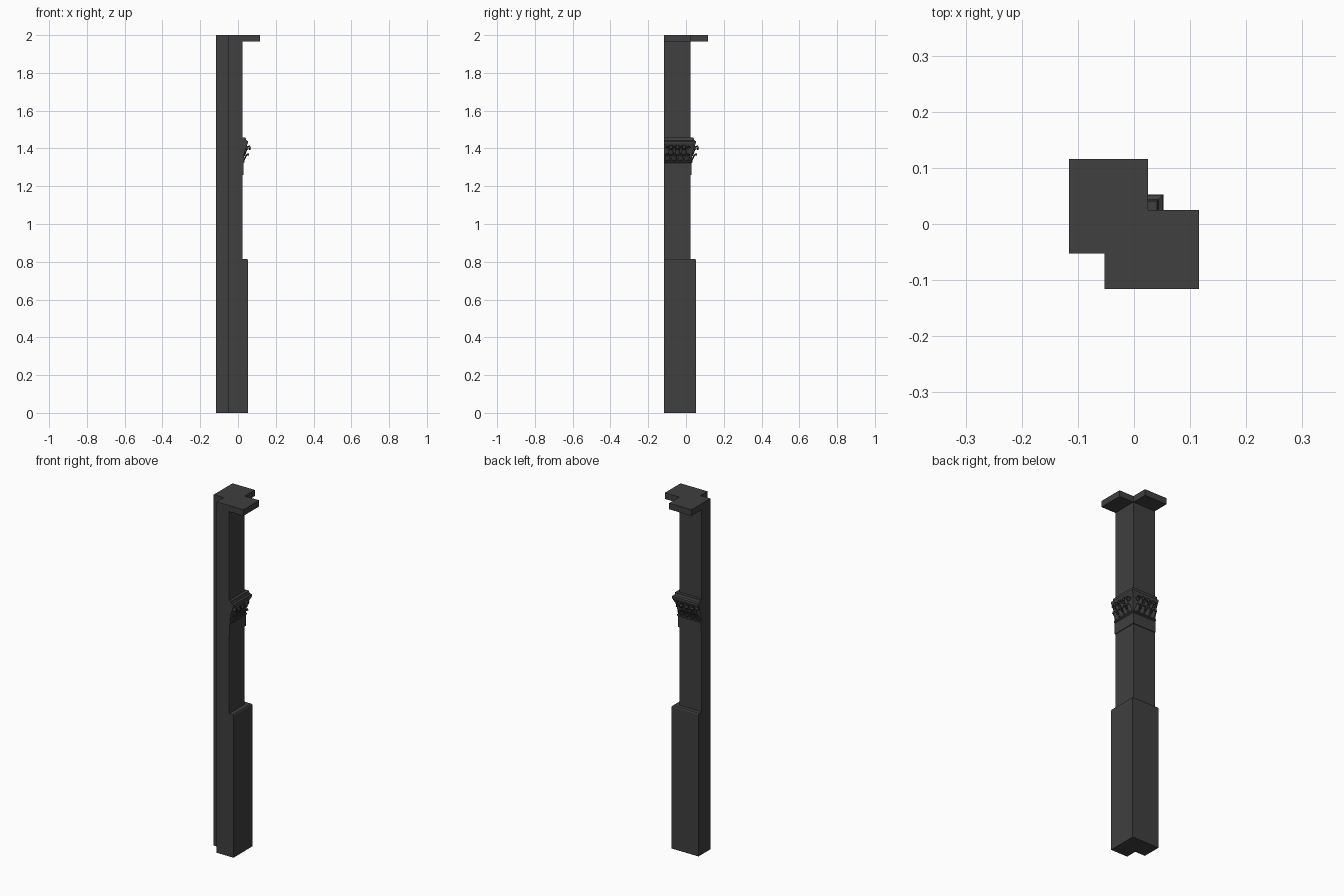
import bpy, bmesh, math

cube = bpy.data.objects.get("Cube")
if cube:
    bpy.data.objects.remove(cube, do_unlink=True)

stone = bpy.data.materials.new("dark_stone")
stone.use_nodes = True
stone.diffuse_color = (0.05, 0.05, 0.05, 1)
stone.node_tree.nodes["Principled BSDF"].inputs["Base Color"].default_value = (0.05, 0.05, 0.05, 1)

OUT, NOTCH, SHAFT, BASE = -0.116, -0.053, 0.025, 0.053


def finish(name, bm):
    mesh = bpy.data.meshes.new(name)
    bm.normal_update()
    bm.to_mesh(mesh)
    bm.free()
    mesh.materials.append(stone)
    ob = bpy.data.objects.new(name, mesh)
    bpy.context.collection.objects.link(ob)
    return ob


def loft(name, outlines):
    """Skin a stack of (outline, z) rings and close both ends."""
    bm = bmesh.new()
    rings = [[bm.verts.new((x, y, z)) for x, y in pts] for pts, z in outlines]
    for a, b in zip(rings, rings[1:]):
        for i in range(len(a)):
            j = (i + 1) % len(a)
            bm.faces.new((a[i], a[j], b[j], b[i]))
    bm.faces.new(rings[0][::-1])
    bm.faces.new(rings[-1])
    return finish(name, bm)


def plan(edge):
    """Square plan with the outer corner notched; edge is the inner corner."""
    return [(OUT, NOTCH), (NOTCH, NOTCH), (NOTCH, OUT),
            (edge, OUT), (edge, edge), (OUT, edge)]


def column(name, profile):
    return loft(name, [(plan(e), z) for e, z in profile])


# Stacked pillar parts
column("base", [(BASE, 0), (BASE, 0.808), (0.049, 0.814)])
column("lower_shaft", [(SHAFT, 0.814), (SHAFT, 1.26)])
column("capital_body", [(0.029, 1.26), (0.029, 1.322), (0.034, 1.326), (0.034, 1.332),
                        (0.03, 1.336), (0.033, 1.37), (0.04, 1.40), (0.049, 1.42),
                        (0.052, 1.426), (0.052, 1.438), (0.044, 1.443),
                        (0.041, 1.452), (0.041, 1.459)])
column("upper_shaft", [(SHAFT, 1.459), (SHAFT, 1.965)])

# Top slab with two wings
wing = -OUT
slab = plan(SHAFT)[:3] + [(wing, OUT), (wing, SHAFT), (SHAFT, SHAFT), (SHAFT, wing), (OUT, wing)]
loft("top_slab", [(slab, 1.965), (slab, 2.0)])


def place(along, out, z, swap):
    return (along, out, z) if swap else (out, along, z)


def leaf(bm, centre, path, width, swap):
    """Curled, scalloped leaf with a raised midrib."""
    rows = []
    for i, (out, z) in enumerate(path):
        t = i / (len(path) - 1)
        w = width * (1 - 0.6 * t * t) * (1 if i % 2 else 0.75)
        rows.append([bm.verts.new(place(centre + k * w / 2, out - 0.0015 * k * k, z, swap))
                     for k in (-2, -1, 0, 1, 2)])
    for a, b in zip(rows, rows[1:]):
        for k in range(4):
            bm.faces.new((a[k], a[k + 1], b[k + 1], b[k]))


def scroll(bm, centre, out, z, swap):
    """Spiral ribbon standing off the capital face."""
    inner, outer = [], []
    for i in range(19):
        a = i * math.pi / 6
        r = 0.011 * (1 - i / 24)
        along, up = centre + r * math.cos(a), z + r * math.sin(a)
        inner.append(bm.verts.new(place(along, 0.036, up, swap)))
        outer.append(bm.verts.new(place(along, out, up, swap)))
    for i in range(18):
        bm.faces.new((inner[i], inner[i + 1], outer[i + 1], outer[i]))


LOWER = [(0.031, 1.332), (0.037, 1.344), (0.043, 1.357), (0.050, 1.368), (0.056, 1.371), (0.058, 1.363)]
UPPER = [(0.034, 1.36), (0.041, 1.375), (0.046, 1.39), (0.053, 1.405), (0.062, 1.413), (0.067, 1.403), (0.064, 1.393)]

# Carved foliage on the two inner faces
for side, swap in (("left", False), ("back", True)):
    bm = bmesh.new()
    for n in range(4):
        leaf(bm, -0.098 + n * 0.035, LOWER, 0.016, swap)
    for n in range(3):
        leaf(bm, -0.08 + n * 0.035, UPPER, 0.014, swap)
        scroll(bm, -0.098 + n * 0.035, 0.056, 1.402, swap)
    scroll(bm, 0.012, 0.056, 1.402, swap)
    carving = finish(side + "_capital_foliage", bm)
    thick = carving.modifiers.new("thickness", "SOLIDIFY")
    thick.thickness = 0.003
    thick.offset = 0
    bpy.ops.object.select_all(action="DESELECT")
    carving.select_set(True)
    bpy.context.view_layer.objects.active = carving
    bpy.ops.object.shade_smooth_by_angle(angle=math.radians(40))
